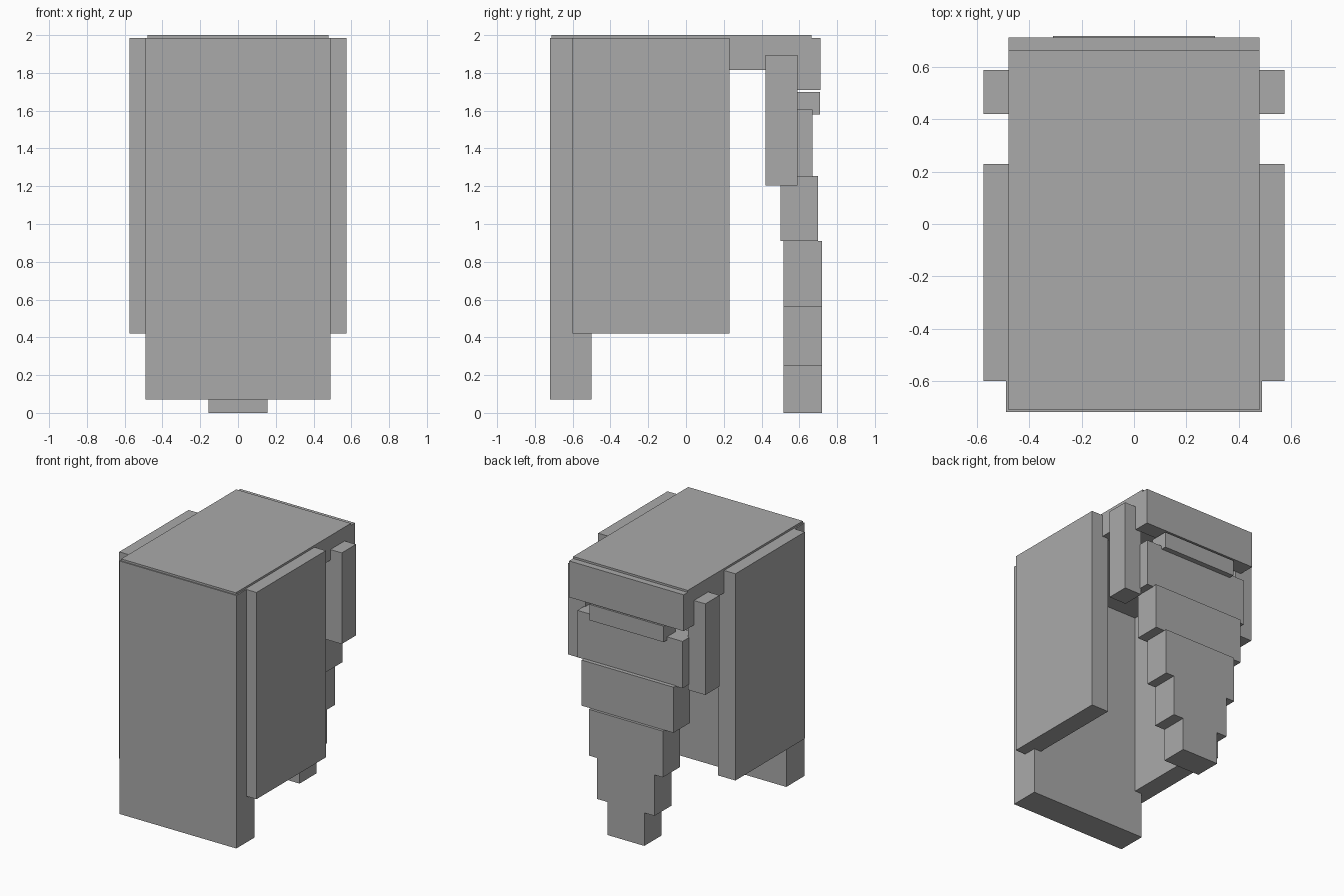
import bpy
import bmesh

cube = bpy.data.objects.get("Cube")
if cube:
    bpy.data.objects.remove(cube, do_unlink=True)

# Single plain grey
grey = bpy.data.materials.new("plain_grey")
grey.use_nodes = True
colour = (0.4, 0.4, 0.4, 1.0)
grey.diffuse_color = colour
grey.node_tree.nodes["Principled BSDF"].inputs["Base Color"].default_value = colour


def box(name, x, y, z):
    """Flat-faced box spanning the given (low, high) ranges."""
    bm = bmesh.new()
    bmesh.ops.create_cube(bm, size=1)
    for v in bm.verts:
        v.co = [r[0] if c < 0 else r[1] for c, r in zip(v.co, (x, y, z))]
    mesh = bpy.data.meshes.new(name)
    bm.to_mesh(mesh)
    bm.free()
    mesh.materials.append(grey)
    obj = bpy.data.objects.new(name, mesh)
    bpy.context.collection.objects.link(obj)
    return obj


def centred(name, half, y, z):
    return box(name, (-half, half), y, z)


# Front panel and top slab
centred("front_panel", 0.49, (-0.72, -0.50), (0.07, 1.985))
centred("top_slab", 0.48, (-0.712, 0.665), (1.815, 2.0))

# Side panels and short rear side bars
for side, s in (("left", 1), ("right", -1)):
    x = sorted((s * 0.43, s * 0.575))
    box(side + "_side_panel", x, (-0.60, 0.23), (0.42, 1.985))
    box(side + "_rear_bar", x, (0.42, 0.59), (1.205, 1.895))

# Back: cap, ridge and plates tapering downwards
centred("back_cap", 0.48, (0.59, 0.713), (1.71, 1.985))
centred("back_ridge", 0.31, (0.57, 0.71), (1.58, 1.70))
centred("upper_back_plate", 0.44, (0.50, 0.67), (1.25, 1.605))
centred("middle_back_plate", 0.385, (0.50, 0.70), (0.91, 1.255))
levels = (0.91, 0.56, 0.25, 0.0)
for i, half in enumerate((0.31, 0.24, 0.155)):
    centred("lower_back_plate_%d" % (i + 1), half,
            (0.515, 0.72), (levels[i + 1], levels[i]))
